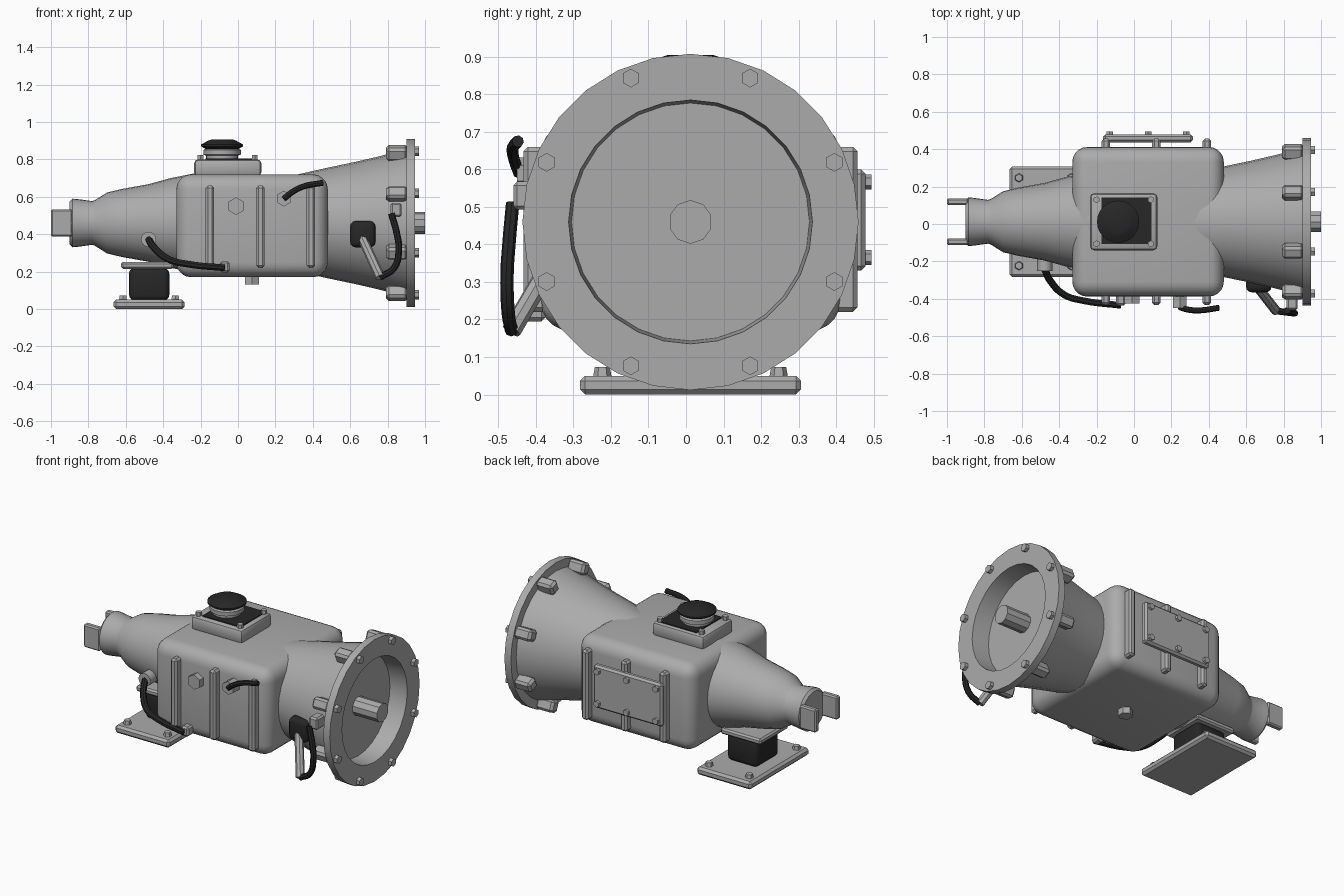
import bpy
import bmesh
from math import radians, pi, sin, cos
from mathutils import Matrix, Vector

cube = bpy.data.objects.get("Cube")
if cube:
    bpy.data.objects.remove(cube, do_unlink=True)

AY, AZ = 0.012, 0.46  # main shaft axis


def material(name, rgb):
    m = bpy.data.materials.new(name)
    m.use_nodes = True
    m.diffuse_color = (*rgb, 1)
    m.node_tree.nodes["Principled BSDF"].inputs["Base Color"].default_value = (*rgb, 1)
    return m


METAL = material("cast_metal", (0.41, 0.41, 0.41))
RUBBER = material("black_rubber", (0.02, 0.02, 0.02))


def smooth(obj):
    bpy.ops.object.select_all(action='DESELECT')
    obj.select_set(True)
    bpy.context.view_layer.objects.active = obj
    bpy.ops.object.shade_smooth_by_angle(angle=radians(32))


def finish(name, bm, mat):
    bmesh.ops.recalc_face_normals(bm, faces=bm.faces[:])
    mesh = bpy.data.meshes.new(name)
    bm.to_mesh(mesh)
    bm.free()
    mesh.materials.append(mat)
    obj = bpy.data.objects.new(name, mesh)
    bpy.context.collection.objects.link(obj)
    smooth(obj)
    return obj


def block(name, center, size, bevel=0.0, seg=1, mat=METAL, rot=0.0):
    """Box with rounded or chamfered edges, turned about x."""
    bm = bmesh.new()
    bmesh.ops.create_cube(bm, size=1, matrix=Matrix.Diagonal((*size, 1)))
    if bevel:
        bmesh.ops.bevel(bm, geom=bm.edges[:], offset=bevel, offset_type='OFFSET',
                        segments=seg, profile=0.5, affect='EDGES', clamp_overlap=True)
    bm.transform(Matrix.Translation(center) @ Matrix.Rotation(rot, 4, 'X'))
    return finish(name, bm, mat)


def rod(name, start, end, r, sides=6, mat=METAL, tip=None):
    """Straight cylinder or prism between two points."""
    a, b = Vector(start), Vector(end)
    turn = (b - a).to_track_quat('Z', 'Y').to_matrix().to_4x4()
    bm = bmesh.new()
    bmesh.ops.create_cone(bm, cap_ends=True, segments=sides, radius1=r,
                          radius2=tip or r, depth=(b - a).length,
                          matrix=Matrix.Translation((a + b) / 2) @ turn)
    return finish(name, bm, mat)


def lathe(name, profile, axis, origin, sides, mat=METAL):
    """Spin (position, radius) pairs around x or z."""
    bm = bmesh.new()
    along = Vector((1, 0, 0)) if axis == 'X' else Vector((0, 0, 1))
    out = Vector((0, 0, 1)) if axis == 'X' else Vector((1, 0, 0))
    verts = [bm.verts.new(along * p + out * r) for p, r in profile]
    edges = [bm.edges.new(pair) for pair in zip(verts, verts[1:])]
    bmesh.ops.spin(bm, geom=verts + edges, cent=(0, 0, 0), axis=along,
                   angle=2 * pi, steps=sides)
    bmesh.ops.remove_doubles(bm, verts=bm.verts[:], dist=0.0005)
    bm.transform(Matrix.Translation(origin))
    return finish(name, bm, mat)


def hose(name, points, r, mat=RUBBER):
    curve = bpy.data.curves.new(name, 'CURVE')
    curve.dimensions = '3D'
    curve.bevel_depth = r
    curve.bevel_resolution = 2
    curve.resolution_u = 5
    curve.use_fill_caps = True
    spline = curve.splines.new('BEZIER')
    spline.bezier_points.add(len(points) - 1)
    for bp, p in zip(spline.bezier_points, points):
        bp.co = p
        bp.handle_left_type = bp.handle_right_type = 'AUTO'
    curve.materials.append(mat)
    obj = bpy.data.objects.new(name, curve)
    bpy.context.collection.objects.link(obj)
    bpy.ops.object.select_all(action='DESELECT')
    obj.select_set(True)
    bpy.context.view_layer.objects.active = obj
    bpy.ops.object.convert(target='MESH')
    smooth(bpy.context.view_layer.objects.active)


# Main case with its ribs
block("main_case", (0.075, AY, 0.445), (0.81, 0.80, 0.55), 0.08, 5)
for x in (-0.15, 0.12, 0.39):
    for side in (-1, 1):
        block("case_rib", (x, AY + side * 0.41, 0.44), (0.045, 0.07, 0.44), 0.012)

# Bell housing with flange and recess, then the input shaft
lathe("bell_housing", [(0.3, 0), (0.3, 0.255), (0.4, 0.278), (0.5, 0.30), (0.62, 0.325),
                       (0.75, 0.355), (0.9, 0.395), (0.9, 0.448), (0.945, 0.448),
                       (0.945, 0.325), (0.83, 0.317), (0.83, 0)], 'X', (0, AY, AZ), 28)
rod("input_shaft", (0.82, AY, AZ), (1.0, AY, AZ), 0.058, 10)

# Flange bolts and the bosses behind them
for i in range(8):
    a = radians(22.5 + 45 * i)
    y, z = AY + 0.415 * sin(a), AZ + 0.415 * cos(a)
    rod("flange_bolt", (0.93, y, z), (0.967, y, z), 0.025)
    y, z = AY + 0.405 * sin(a), AZ + 0.405 * cos(a)
    block("flange_boss", (0.85, y, z), (0.115, 0.07, 0.075), 0.014, rot=-a)

# Tail housing, output collar and yoke
lathe("tail_housing", [(-0.9, 0), (-0.9, 0.115), (-0.885, 0.13), (-0.86, 0.128),
                       (-0.78, 0.117), (-0.765, 0.122), (-0.70, 0.163), (-0.62, 0.182),
                       (-0.48, 0.207), (-0.36, 0.24), (-0.2, 0.272), (-0.2, 0)],
      'X', (0, AY, AZ), 28)
for side in (-1, 1):
    block("yoke_ear", (-0.943, AY + side * 0.107, AZ), (0.114, 0.037, 0.145), 0.008)

# Rear mount
block("mount_base", (-0.475, AY, 0.025), (0.38, 0.59, 0.05), 0.014)
block("mount_cushion", (-0.475, AY, 0.133), (0.215, 0.23, 0.175), 0.03, 3, RUBBER)
block("mount_top_plate", (-0.485, AY, 0.233), (0.28, 0.28, 0.037), 0.01)
for x in (-0.615, -0.335):
    for side in (-1, 1):
        y = AY + side * 0.235
        rod("mount_bolt", (x, y, 0.04), (x, y, 0.073), 0.026, tip=0.02)

# Shifter tower on top
block("tower_base", (-0.055, AY, 0.755), (0.36, 0.305, 0.09), 0.022, 2)
block("tower_gasket", (-0.04, AY + 0.005, 0.802), (0.265, 0.25, 0.008), mat=RUBBER)
for x in (-0.2, 0.09):
    for side in (-1, 1):
        y = AY + side * 0.118
        rod("tower_bolt", (x, y, 0.79), (x, y, 0.823), 0.018)
lathe("tower_collar", [(0.79, 0), (0.79, 0.085), (0.82, 0.085), (0.825, 0.1),
                       (0.85, 0.1), (0.857, 0.09), (0.857, 0)], 'Z', (-0.085, AY, 0), 24)
lathe("tower_boot", [(0.845, 0), (0.845, 0.07), (0.87, 0.113), (0.879, 0.113),
                     (0.9, 0.075), (0.905, 0.06), (0.905, 0)], 'Z', (-0.085, AY, 0), 24, RUBBER)

# Back cover plate with bolts
block("side_cover", (0.075, 0.458, 0.465), (0.48, 0.042, 0.27), 0.012)
for x in (-0.13, 0.075, 0.28):
    for z in (0.365, 0.567):
        rod("side_cover_bolt", (x, 0.47, z), (x, 0.495, z), 0.02)

# Plugs on the front and bottom of the case
rod("filler_plug", (-0.01, -0.37, 0.55), (-0.01, -0.425, 0.55), 0.047)
rod("breather_plug", (0.245, -0.37, 0.59), (0.245, -0.45, 0.59), 0.042)
rod("drain_plug", (0.075, AY, 0.18), (0.075, AY, 0.13), 0.042)

# Breather hose
hose("breather_hose", [(0.245, -0.445, 0.59), (0.29, -0.458, 0.625),
                       (0.35, -0.462, 0.655), (0.455, -0.448, 0.675)], 0.016)

# Speedometer cable with its fittings
rod("cable_fitting", (-0.478, -0.1, 0.372), (-0.478, -0.25, 0.372), 0.041, 16)
block("cable_clip", (-0.07, -0.405, 0.225), (0.05, 0.06, 0.06), 0.01)
hose("speedometer_cable", [(-0.478, -0.24, 0.372), (-0.45, -0.3, 0.33), (-0.37, -0.38, 0.265),
                           (-0.27, -0.41, 0.24), (-0.07, -0.435, 0.22)], 0.019)

# Clutch fork, boot and return rod
block("fork_boot", (0.667, -0.32, 0.4), (0.135, 0.09, 0.14), 0.028, 3, RUBBER)
rod("clutch_fork", (0.655, -0.33, 0.40), (0.76, -0.465, 0.17), 0.026, 8)
block("fork_bracket", (0.845, -0.42, 0.53), (0.06, 0.08, 0.075), 0.01)
hose("clutch_line", [(0.76, -0.465, 0.17), (0.835, -0.474, 0.22), (0.86, -0.477, 0.32),
                     (0.85, -0.472, 0.40), (0.82, -0.462, 0.51)], 0.018)
